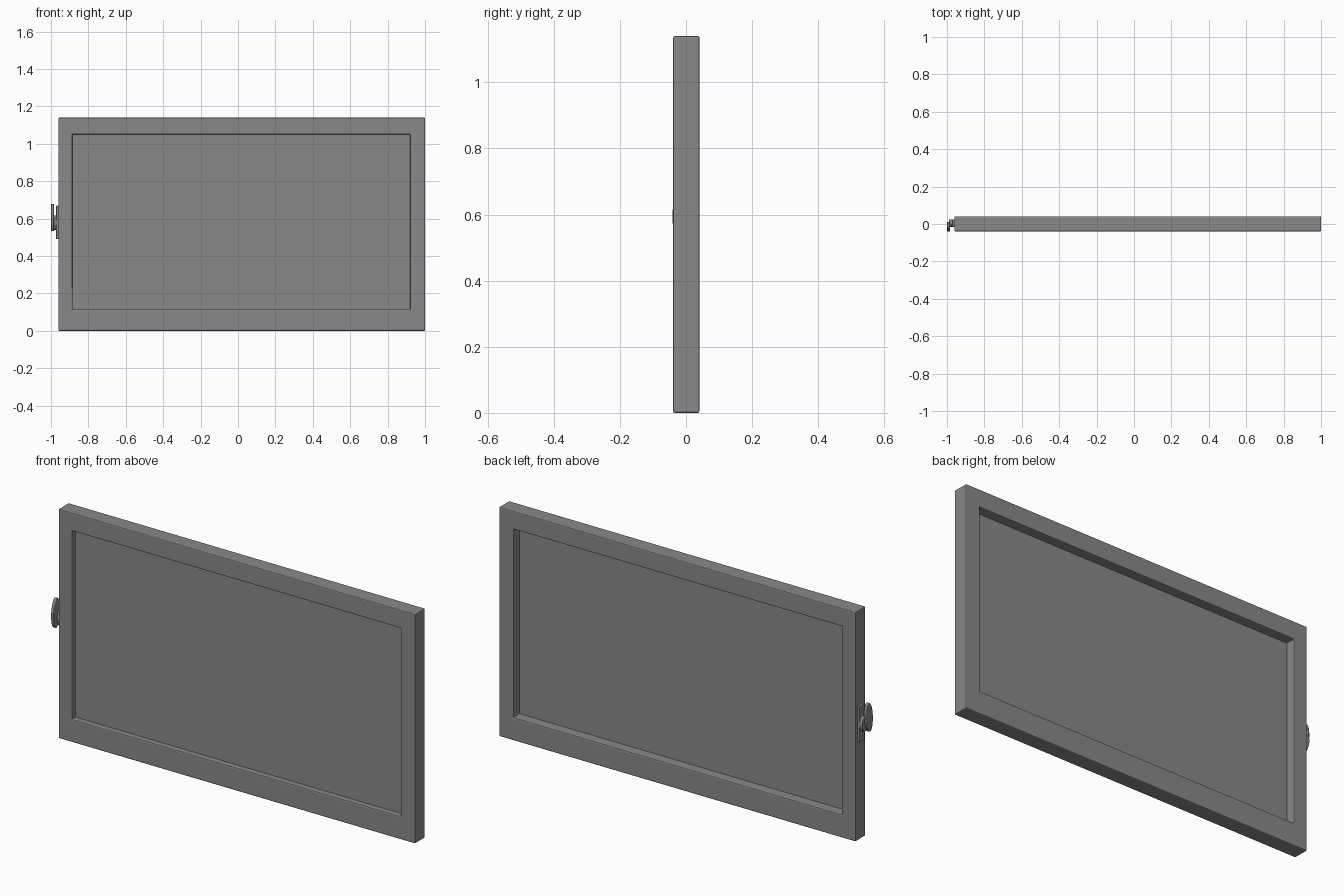
import bpy, bmesh, math
from mathutils import Matrix, Vector

if "Cube" in bpy.data.objects:
    bpy.data.objects.remove(bpy.data.objects["Cube"])

grey = bpy.data.materials.new("mid_grey")
grey.use_nodes = True
grey.diffuse_color = (0.25, 0.25, 0.25, 1)
grey.node_tree.nodes["Principled BSDF"].inputs["Base Color"].default_value = grey.diffuse_color


def finish(name, bm, bevel=0.0):
    bmesh.ops.recalc_face_normals(bm, faces=bm.faces)
    mesh = bpy.data.meshes.new(name)
    bm.to_mesh(mesh)
    bm.free()
    mesh.materials.append(grey)
    obj = bpy.data.objects.new(name, mesh)
    bpy.context.collection.objects.link(obj)
    if bevel:
        mod = obj.modifiers.new("soft_edges", "BEVEL")
        mod.width, mod.segments = bevel, 2
    return obj


def box(name, low, high, bevel=0.0):
    low, high = Vector(low), Vector(high)
    bm = bmesh.new()
    bmesh.ops.create_cube(bm, size=1, matrix=Matrix.Translation((low + high) / 2)
                          @ Matrix.Diagonal((*(high - low), 1)))
    return finish(name, bm, bevel)


def disc(name, centre, radius_y, radius_z, thickness, tilt, sides, bevel):
    # Elliptical plate whose axis runs along x
    bm = bmesh.new()
    bmesh.ops.create_cone(bm, cap_ends=True, segments=sides, radius1=1, radius2=1, depth=1)
    bm.transform(Matrix.Translation(centre) @ Matrix.Rotation(tilt, 4, "X")
                 @ Matrix.Diagonal((thickness, radius_y, radius_z, 1))
                 @ Matrix.Rotation(math.pi / 2, 4, "Y"))
    obj = finish(name, bm, bevel)
    bpy.ops.object.select_all(action="DESELECT")
    obj.select_set(True)
    bpy.context.view_layer.objects.active = obj
    bpy.ops.object.shade_smooth_by_angle(angle=math.radians(35))
    return obj


# Frame: four rectangular loops joined into a closed ring
FRONT, BACK = -0.039, 0.041
OUTER = (-0.96, 0.0, 1.0, 1.14)
INNER = (-0.885, 0.115, 0.92, 1.05)
bm = bmesh.new()
loops = []
for (x0, z0, x1, z1), y in ((OUTER, FRONT), (OUTER, BACK), (INNER, BACK), (INNER, FRONT)):
    loops.append([bm.verts.new((x, y, z)) for x, z in ((x0, z0), (x1, z0), (x1, z1), (x0, z1))])
for i in range(4):
    a, b = loops[i], loops[(i + 1) % 4]
    for j in range(4):
        k = (j + 1) % 4
        bm.faces.new((a[j], a[k], b[k], b[j]))
finish("window_frame", bm, 0.005)

# Thin pane set nearer the front
box("pane", (-0.895, -0.012, 0.105), (0.93, -0.008, 1.06))

# Latch on the side edge
box("latch_plate", (-0.972, -0.015, 0.49), (-0.958, 0.025, 0.67), 0.002)
disc("latch_stem", (-0.978, 0.005, 0.578), 0.02, 0.038, 0.02, 0, 24, 0.001)
disc("latch_lever", (-0.992, -0.015, 0.607), 0.026, 0.073, 0.016, math.radians(-4), 24, 0.003)
